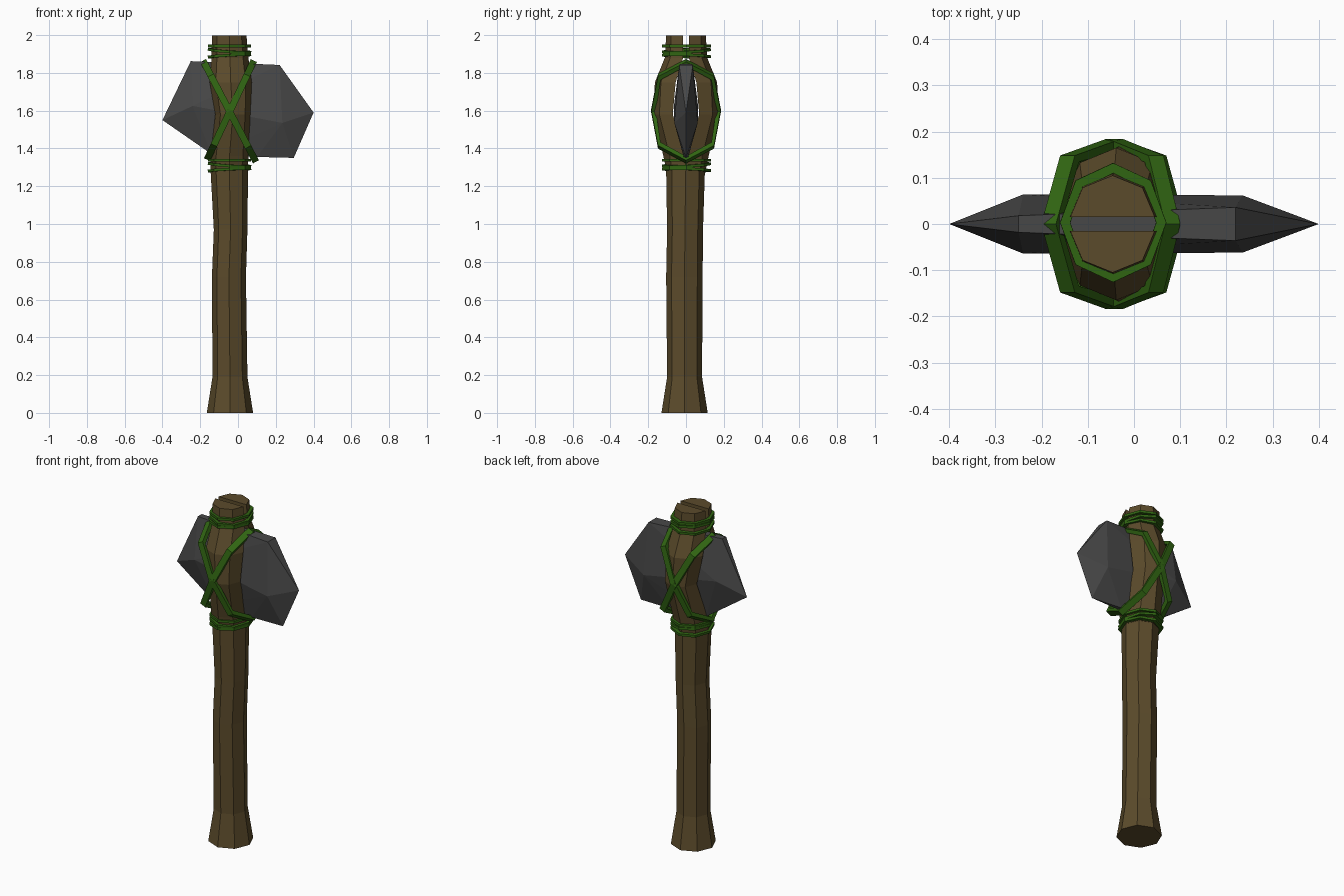
import bpy, bmesh
from math import cos, sin, pi
from mathutils import Vector

if "Cube" in bpy.data.objects:
    bpy.data.objects.remove(bpy.data.objects["Cube"])


def material(name, color):
    m = bpy.data.materials.new(name)
    m.diffuse_color = (*color, 1)
    m.use_nodes = True
    m.node_tree.nodes["Principled BSDF"].inputs["Base Color"].default_value = m.diffuse_color
    return m


WOOD = material("wood", (0.105, 0.07, 0.024))
VINE = material("vine", (0.03, 0.13, 0.006))
STONE = material("stone", (0.065, 0.065, 0.065))


def finish(bm, name, mat):
    bmesh.ops.recalc_face_normals(bm, faces=bm.faces)
    me = bpy.data.meshes.new(name)
    bm.to_mesh(me)
    bm.free()
    me.materials.append(mat)
    ob = bpy.data.objects.new(name, me)
    bpy.context.collection.objects.link(ob)
    return ob


def loft(name, loops, mat, closed=False):
    """Skin matching vertex loops; cap the ends unless closed into a ring."""
    bm = bmesh.new()
    rows = [[bm.verts.new(p) for p in lp] for lp in loops]
    n = len(rows[0])
    pairs = list(zip(rows, rows[1:])) + ([(rows[-1], rows[0])] if closed else [])
    for a, b in pairs:
        for i in range(n):
            j = (i + 1) % n
            bm.faces.new((a[i], a[j], b[j], b[i]))
    if not closed:
        bm.faces.new(rows[0])
        bm.faces.new(rows[-1])
    return finish(bm, name, mat)


def band(name, center, u, v, width, thick, bulge=1.0):
    """Eight-sided flat strap around center, spanned by axes u and v."""
    c, u, v = Vector(center), Vector(u), Vector(v)
    n = u.cross(v).normalized() * width / 2
    loops = []
    for i in range(8):
        a = i * pi / 4
        k = bulge if i % 2 else 1
        p = u * cos(a) * k + v * sin(a)
        q = p - p.normalized() * thick
        loops.append([c + p + n, c + p - n, c + q - n, c + q + n])
    return loft(name, loops, VINE, closed=True)


# Lower shaft: z, x min, x max, y min, y max
shaft = [(0, -.165, .08, -.13, .115), (.19, -.135, .05, -.10, .085),
         (.72, -.138, .042, -.105, .088), (.97, -.128, .05, -.10, .09),
         (1.28, -.145, .053, -.105, .1)]
loft("shaft", [[((a + b) / 2 + (b - a) / 2 * cos(i * pi / 4),
                 (c + d) / 2 + (d - c) / 2 * sin(i * pi / 4), z) for i in range(8)]
               for z, a, b, c, d in shaft], WOOD)

# Split upper shaft: z, x min, x max, inner y, outer y
split = [(1.28, -.145, .053, 0, .103), (1.36, -.145, .055, .004, .12),
         (1.58, -.12, .065, .07, .17), (1.75, -.15, .073, .055, .165),
         (1.88, -.14, .055, .015, .112), (1.997, -.138, .045, .015, .105)]
for side, label in ((-1, "front"), (1, "back")):
    loft("split_shaft_" + label,
         [[((a + b) / 2 + (b - a) / 2 * cos(i * pi / 4),
            side * (yi + (yo - yi) * sin(i * pi / 4)), z) for i in range(5)]
          for z, a, b, yi, yo in split], WOOD)

# Stone head: faceted hull of outline points (x, half thickness, z)
head = [(-.40, 0, 1.55), (-.25, .018, 1.862), (.22, .036, 1.842), (.40, 0, 1.59),
        (.295, 0, 1.35), (.1, .012, 1.355), (-.14, .01, 1.37),
        (-.24, .064, 1.625), (.235, .062, 1.535)]
bm = bmesh.new()
for x, y, z in head:
    for s in ((1, -1) if y else (1,)):
        bm.verts.new((x, s * y, z))
bmesh.ops.convex_hull(bm, input=bm.verts)
finish(bm, "stone_head", STONE)

# Horizontal bindings above and below the head, slightly tilted
for label, zs in (("upper", (1.942, 1.917, 1.89)), ("lower", (1.337, 1.313, 1.287))):
    for k, (z, tx, ty) in enumerate(zip(zs, (0, -.008, .006), (0, .006, -.004))):
        band(f"{label}_binding_{k + 1}", (-.045, .003, z),
             (.115, 0, tx), (0, .129, ty), .014, .022)

# Crossed straps around the head
band("cross_strap_a", (-.045, 0, 1.597), (0, .184, 0), (-.14, 0, .268), .036, .024, 1.14)
band("cross_strap_b", (-.04, 0, 1.603), (0, .184, 0), (.124, 0, .262), .036, .024, 1.14)
